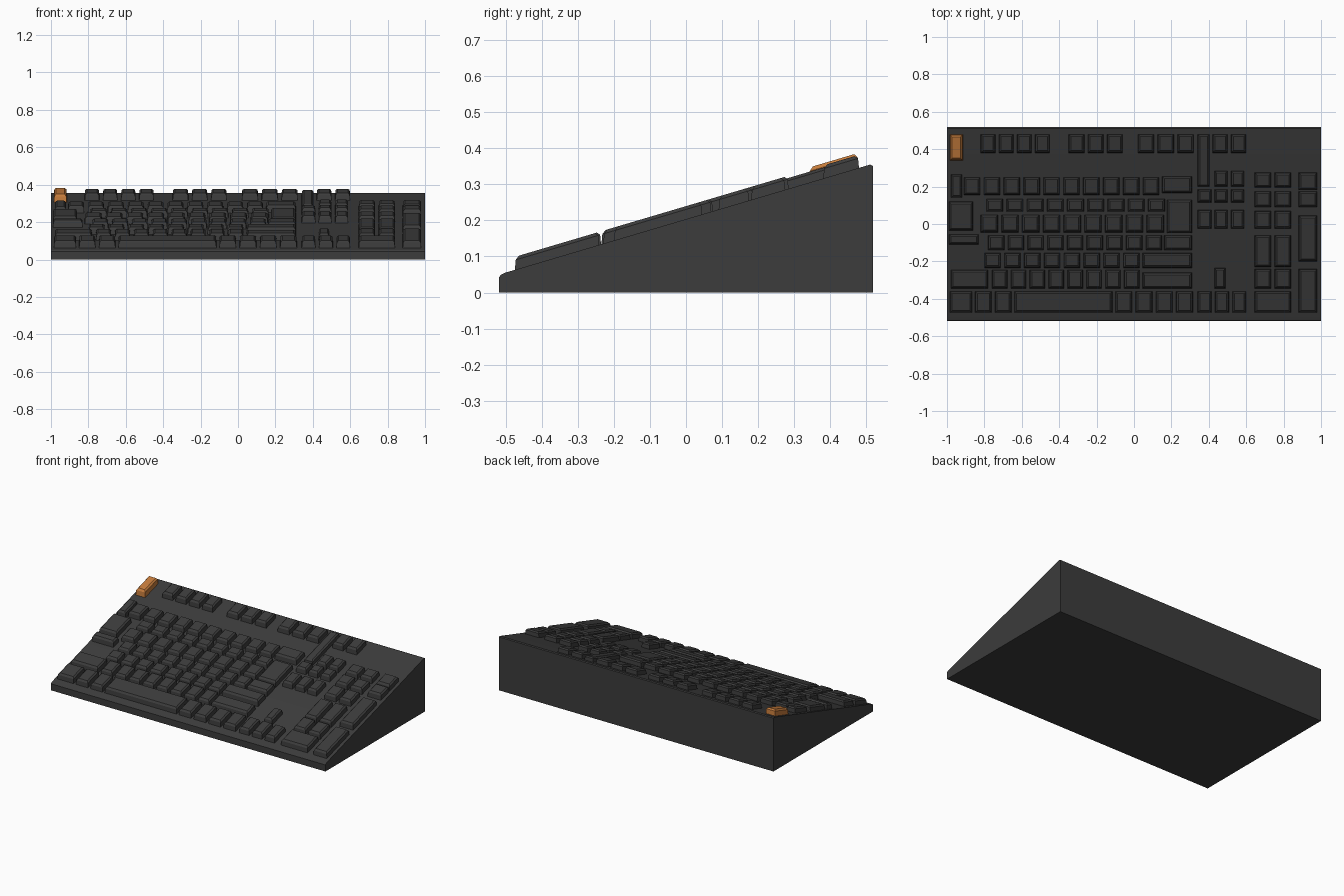
import bpy, bmesh, math

if "Cube" in bpy.data.objects:
    bpy.data.objects.remove(bpy.data.objects["Cube"], do_unlink=True)

HALF_DEPTH = 0.518
FRONT_Z, BACK_Z = 0.05, 0.357


def material(name, colour):
    mat = bpy.data.materials.new(name)
    mat.use_nodes = True
    mat.diffuse_color = colour
    mat.node_tree.nodes["Principled BSDF"].inputs["Base Color"].default_value = colour
    return mat


charcoal = material("charcoal", (0.045, 0.045, 0.045, 1))
orange = material("orange", (0.56, 0.2, 0.045, 1))


def deck(y):
    """Height of the sloping deck at depth y."""
    return FRONT_Z + (BACK_Z - FRONT_Z) * (y + HALF_DEPTH) / (2 * HALF_DEPTH)


def finish(name, bm, mat):
    bmesh.ops.recalc_face_normals(bm, faces=bm.faces)
    mesh = bpy.data.meshes.new(name)
    bm.to_mesh(mesh)
    bm.free()
    mesh.materials.append(mat)
    mesh.shade_smooth()
    mesh.set_sharp_from_angle(angle=math.radians(25))
    obj = bpy.data.objects.new(name, mesh)
    bpy.context.collection.objects.link(obj)
    return obj


def add_cap(bm, x_min, x_max, y_min, y_max, height):
    """One keycap: straight skirt, rounded shoulder and a shallow dished top."""
    rings = []
    for inset, lift in ((0, -0.006), (0.003, height * 0.75), (0.012, height)):
        left, right = x_min + inset, x_max - inset
        front, back = y_min + inset, y_max - inset
        corners = ((left, front), (right, front), (right, back), (left, back))
        rings.append([bm.verts.new((x, y, deck(y) + lift)) for x, y in corners])
    bm.faces.new(rings[0])
    bm.faces.new(rings[-1])
    for low, high in zip(rings, rings[1:]):
        for i in range(4):
            j = (i + 1) % 4
            bm.faces.new((low[i], low[j], high[j], high[i]))


def keys(name, y_range, x_range, count=1, gap=0.018, height=0.036, mat=charcoal):
    """A row of equal keycaps sharing one span."""
    bm = bmesh.new()
    start, end = x_range
    pitch = (end - start + gap) / count
    for i in range(count):
        x = start + i * pitch
        add_cap(bm, x, x + pitch - gap, *y_range, height)
    return finish(name, bm, mat)


# Wedge case, extruded from its side profile
bm = bmesh.new()
profile = [(-HALF_DEPTH, 0), (HALF_DEPTH, 0), (HALF_DEPTH, BACK_Z - 0.006),
           (HALF_DEPTH - 0.008, deck(HALF_DEPTH - 0.008)),
           (-0.5, deck(-0.5)), (-0.512, 0.05), (-HALF_DEPTH, 0.043)]
side = bm.faces.new([bm.verts.new((-1, y, z)) for y, z in profile])
extruded = bmesh.ops.extrude_face_region(bm, geom=[side])["geom"]
bmesh.ops.translate(bm, vec=(2, 0, 0),
                    verts=[v for v in extruded if isinstance(v, bmesh.types.BMVert)])
finish("wedge_case", bm, charcoal)

# Function row
function_y = (0.38, 0.48)
keys("escape_key", (0.34, 0.478), (-0.985, -0.915), height=0.042, mat=orange)
keys("function_keys_left", function_y, (-0.82, -0.45), 4)
keys("function_keys_middle", function_y, (-0.35, -0.06), 3)
keys("function_keys_right", function_y, (0.02, 0.32), 3)
keys("system_keys", function_y, (0.42, 0.6), 2)
keys("tall_narrow_key", (0.2, 0.48), (0.34, 0.405), height=0.03)

# Number row
keys("corner_key", (0.14, 0.265), (-0.98, -0.918))
keys("number_keys", (0.155, 0.25), (-0.91, 0.135), 10)
keys("backspace_key", (0.165, 0.255), (0.15, 0.31))

# Letter rows
keys("upper_letter_keys", (0.065, 0.135), (-0.79, 0.165), 9)
keys("tab_key", (-0.035, 0.12), (-0.99, -0.86))
keys("home_letter_keys", (-0.045, 0.05), (-0.82, 0.16), 9)
keys("enter_key", (-0.05, 0.13), (0.175, 0.31))
keys("caps_key", (-0.11, -0.055), (-0.99, -0.83))
keys("middle_letter_keys", (-0.14, -0.06), (-0.78, 0.15), 9)
keys("middle_wide_key", (-0.14, -0.06), (0.16, 0.31))
keys("lower_letter_keys", (-0.235, -0.155), (-0.8, 0.03), 8)
keys("lower_wide_key", (-0.235, -0.155), (0.045, 0.31))
keys("shift_left", (-0.345, -0.245), (-0.98, -0.78))
keys("bottom_letter_keys", (-0.345, -0.245), (-0.76, 0.03), 8)
keys("shift_right", (-0.345, -0.26), (0.045, 0.31))

# Space bar row
space_y = (-0.475, -0.36)
keys("control_key", space_y, (-0.985, -0.865))
keys("modifier_keys_left", space_y, (-0.85, -0.655), 2)
keys("space_bar", space_y, (-0.64, -0.115))
keys("modifier_keys_right", space_y, (-0.1, 0.315), 4)

# Navigation block and arrows
for i, y_range in enumerate(((0.2, 0.285), (0.115, 0.185), (-0.025, 0.075))):
    keys(f"navigation_keys_{i}", y_range, (0.43, 0.59), 2)
for i, y_range in enumerate(((0.115, 0.185), (-0.025, 0.075))):
    keys(f"navigation_side_key_{i}", y_range, (0.34, 0.415))
keys("arrow_keys", (-0.475, -0.36), (0.34, 0.6), 3)
keys("arrow_up", (-0.345, -0.235), (0.43, 0.49))

# Number pad
pad_x, edge_x = (0.645, 0.84), (0.88, 0.98)
pad_rows = ((0.195, 0.275), (0.09, 0.175), (-0.025, 0.07), (-0.23, -0.06), (-0.345, -0.24))
for i, y_range in enumerate(pad_rows):
    keys(f"pad_keys_{i}", y_range, pad_x, 2)
keys("pad_zero", (-0.475, -0.36), pad_x)
edge_rows = ((0.18, 0.275), (0.09, 0.175), (-0.2, 0.045), (-0.475, -0.24))
for i, y_range in enumerate(edge_rows):
    keys(f"pad_edge_key_{i}", y_range, edge_x)
